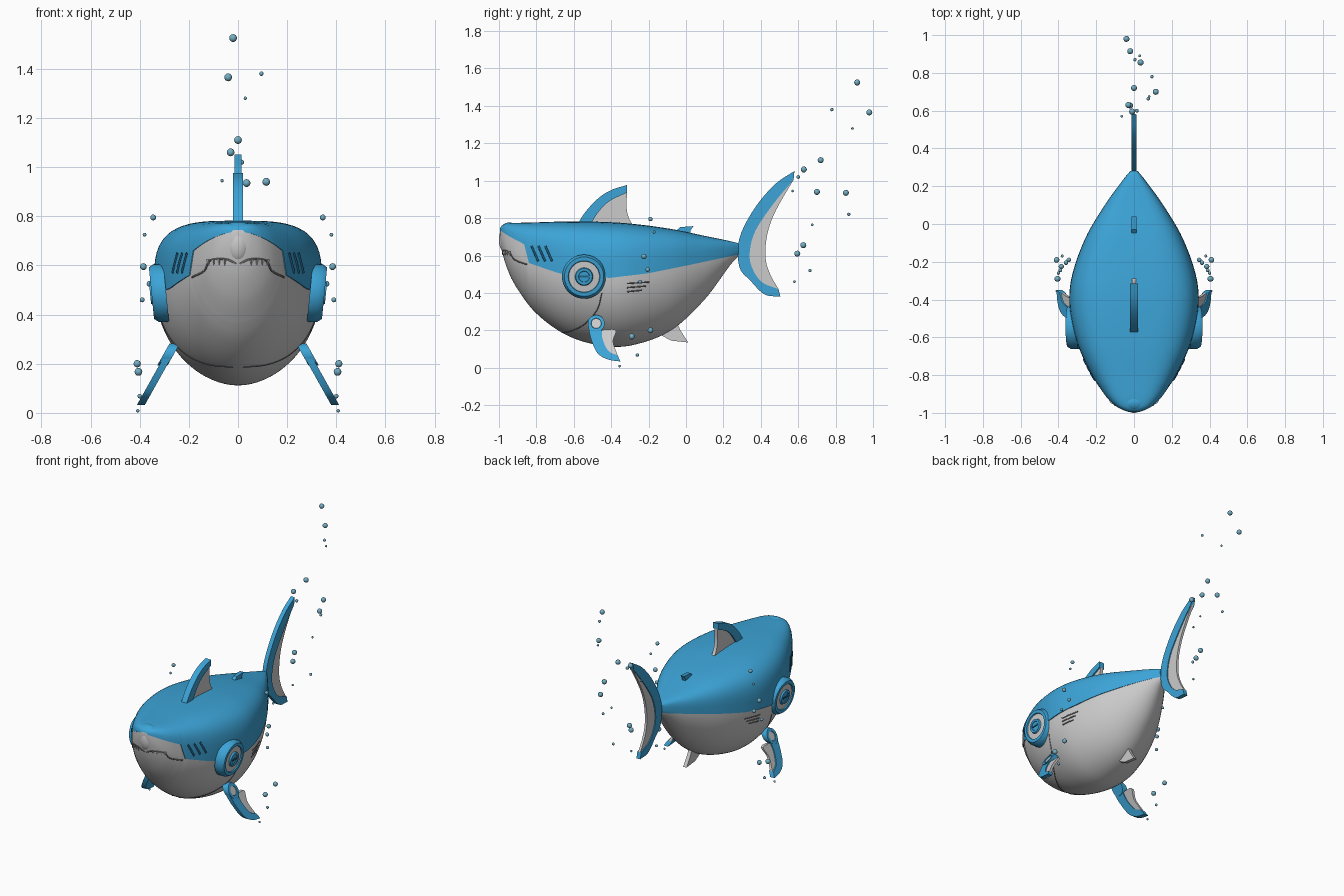
import bpy, bmesh, math

if "Cube" in bpy.data.objects:
    bpy.data.objects.remove(bpy.data.objects["Cube"])

def material(name, rgb):
    m = bpy.data.materials.new(name)
    m.diffuse_color = (*rgb, 1)
    m.use_nodes = True
    m.node_tree.nodes["Principled BSDF"].inputs["Base Color"].default_value = m.diffuse_color
    return m

BLUE = material("ocean blue", (0.045, 0.37, 0.68))
GREY = material("light grey", (0.60, 0.60, 0.60))
BUBBLE = material("bubble blue", (0.17, 0.42, 0.55))
DARK_BLUE = material("slit blue", (0.015, 0.12, 0.24))
DARK_GREY = material("seam grey", (0.16, 0.16, 0.16))

def finish(bm, name, mats, angle=35, mirror=False):
    bmesh.ops.recalc_face_normals(bm, faces=bm.faces)
    me = bpy.data.meshes.new(name)
    bm.to_mesh(me)
    bm.free()
    for m in mats:
        me.materials.append(m)
    ob = bpy.data.objects.new(name, me)
    bpy.context.collection.objects.link(ob)
    bpy.ops.object.select_all(action='DESELECT')
    ob.select_set(True)
    bpy.context.view_layer.objects.active = ob
    bpy.ops.object.shade_smooth_by_angle(angle=math.radians(angle))
    if mirror:
        ob.modifiers.new("mirror", 'MIRROR').use_mirror_merge = False
    return ob

def interp(ks, vs, t):
    """Smooth interpolation through (ks, vs)."""
    t = min(max(t, ks[0]), ks[-1])
    i = max(j for j in range(len(ks) - 1) if ks[j] <= t)
    h = ks[i + 1] - ks[i]
    def slope(j):
        a, b = max(j - 1, 0), min(j + 1, len(ks) - 1)
        return (vs[b] - vs[a]) / (ks[b] - ks[a])
    u = (t - ks[i]) / h
    return ((2*u**3 - 3*u*u + 1) * vs[i] + (u**3 - 2*u*u + u) * h * slope(i)
            + (3*u*u - 2*u**3) * vs[i + 1] + (u**3 - u*u) * h * slope(i + 1))

def smooth(pts, n=5):
    ks = list(range(len(pts)))
    return [tuple(interp(ks, [p[c] for p in pts], i / n) for c in range(len(pts[0])))
            for i in range((len(pts) - 1) * n + 1)]

# Body stations: y, top, bottom, half width, height of widest point
ST = [(-.995, .745, .69, .03, .715), (-.985, .76, .63, .06, .70), (-.97, .768, .57, .088, .68),
      (-.95, .772, .515, .115, .655), (-.92, .774, .45, .145, .63), (-.81, .777, .30, .217, .57),
      (-.64, .782, .175, .297, .53), (-.45, .78, .118, .34, .50), (-.29, .77, .12, .332, .50),
      (-.08, .742, .20, .26, .53), (.10, .705, .365, .155, .57), (.245, .675, .56, .05, .615),
      (.28, .665, .595, .02, .63)]
YS = [s[0] for s in ST]
# Height of the blue / grey border along y
BORDER = [(-.995, .735), (-.95, .705), (-.865, .66), (-.84, .56), (-.68, .505), (-.41, .48),
          (-.2, .505), (.02, .55), (.28, .605)]
NT, NB = 3.6, 1.9

def station(y):
    return [interp(YS, [s[c] for s in ST], y) for c in range(1, 5)]

def border(y):
    for (a, za), (b, zb) in zip(BORDER, BORDER[1:]):
        if y <= b:
            return za + (zb - za) * (y - a) / (b - a)
    return BORDER[-1][1]

def side_x(y, z):
    """Half width of the body surface at y, z."""
    top, bot, w, mid = station(y)
    d, n = ((z - mid) / (top - mid), NT) if z > mid else ((mid - z) / (mid - bot), NB)
    return w * max(0, 1 - min(d, 1)**n)**(1 / n)

def front_y(x, z):
    """Front surface y at x, z."""
    a, b = -.995, -.5
    for _ in range(30):
        m = (a + b) / 2
        a, b = (m, b) if side_x(m, z) < x else (a, m)
    return b

# Body: lofted rings, blue shell stepping slightly over the grey belly
def ring(y):
    top, bot, w, mid = station(y)
    d = border(y) - mid
    n, h = (NT, top - mid) if d > 0 else (NB, mid - bot)
    ts = math.copysign(math.asin(min(1, abs(d) / h)**(n / 2)), d)
    def pt(t, k):
        s, c = math.sin(t), max(0, math.cos(t))
        n, h = (NT, top - mid) if s > 0 else (NB, mid - bot)
        return (k * w * c**(2 / n), y, mid + h * math.copysign(abs(s)**(2 / n), s))
    q = math.pi / 2
    half = [pt(q + (ts - q) * i / UP, 1) for i in range(UP + 1)]
    half += [pt(ts + (-q - ts) * i / LOW, .982) for i in range(LOW + 1)]
    return half + [(-p[0], p[1], p[2]) for p in half[-2:0:-1]]

UP, LOW = 16, 18
rows = sorted({-.995, -.985, -.97, -.865, -.84, .28} | {round(-.96 + .024 * i, 3) for i in range(52)})
bm = bmesh.new()
rings = [[bm.verts.new(p) for p in ring(y)] for y in rows]
N = len(rings[0])
for a, b in zip(rings, rings[1:]):
    for j in range(N):
        f = bm.faces.new((a[j], a[(j + 1) % N], b[(j + 1) % N], b[j]))
        f.material_index = 0 if min(j, N - 1 - j) <= UP else 1
bm.faces.new(rings[0]).material_index = 1
bm.faces.new(rings[-1])
finish(bm, "body", [BLUE, GREY], 40)

def ellipsoid(name, centre, size, mat, mirror=False):
    bm = bmesh.new()
    bmesh.ops.create_uvsphere(bm, u_segments=24, v_segments=14, radius=1)
    for v in bm.verts:
        v.co = [centre[i] + v.co[i] * size[i] for i in range(3)]
    return finish(bm, name, [mat], 60, mirror)

# Nose
ellipsoid("nose_cap", (0, -.945, .735), (.075, .047, .042), BLUE)
ellipsoid("snout", (0, -.96, .685), (.05, .04, .075), GREY)

def plate(name, pts, half, mat, x=lambda z: 0, mirror=False):
    """Flat fin from a y, z outline."""
    bm = bmesh.new()
    sides = [[bm.verts.new((x(z) + s * half, y, z)) for y, z in pts] for s in (-1, 1)]
    for s in sides:
        bm.faces.new(s)
    for i in range(len(pts)):
        k = (i + 1) % len(pts)
        bm.faces.new((sides[0][i], sides[0][k], sides[1][k], sides[1][i]))
    return finish(bm, name, [mat], 35, mirror)

def fin(name, outer, inner, trailing, half, **kw):
    """Blue leading edge band with a thinner grey web behind it."""
    o, i = smooth(outer), smooth(inner)
    plate(name + "_edge", o + i[::-1], half, BLUE, **kw)
    plate(name + "_web", i + smooth(trailing)[::-1], half * .55, GREY, **kw)

# Dorsal fin, tail fin and small fins
fin("dorsal_fin", [(-.59, .75), (-.54, .83), (-.47, .905), (-.40, .95), (-.315, .977)],
    [(-.52, .75), (-.47, .83), (-.41, .89), (-.315, .937)],
    [(-.275, .75), (-.305, .80), (-.318, .86), (-.315, .937)], .02)
fin("tail_fin", [(.505, .38), (.42, .392), (.345, .465), (.285, .54), (.285, .69),
                 (.365, .85), (.475, .98), (.58, 1.052)],
    [(.495, .42), (.41, .455), (.36, .52), (.34, .605), (.37, .73), (.47, .88), (.575, 1.005)],
    [(.495, .42), (.45, .50), (.425, .59), (.435, .715), (.48, .84), (.575, 1.005)], .014)
plate("rear_dorsal_fin", [(-.08, .71), (-.03, .752), (.04, .757), (.025, .735), (.02, .70)], .013, BLUE)
plate("belly_fin", [(-.18, .20), (-.08, .145), (.012, .135), (-.03, .20), (-.06, .27), (-.12, .27)], .012, GREY)

# Pectoral fins, splayed outwards
splay = lambda z: .262 + (.27 - z) * .56
fin("pectoral_fin", [(-.525, .24), (-.51, .16), (-.475, .08), (-.42, .045), (-.35, .033)],
    [(-.45, .20), (-.445, .15), (-.415, .09), (-.365, .065)],
    [(-.435, .205), (-.375, .20), (-.39, .14), (-.365, .065)], .016, x=splay, mirror=True)

def lathe(name, yc, zc, x0, lean, profile, mats, mirror=True):
    """Disc facing +x; profile rows are radius, height, material of the band inside."""
    bm = bmesh.new()
    n = 40
    loops = []
    for r, h, _ in profile:
        loops.append([bm.verts.new((x0 + h + lean * r * math.sin(a), yc + r * math.cos(a), zc + r * math.sin(a)))
                      for a in (2 * math.pi * i / n for i in range(n))])
    for k in range(len(loops) - 1):
        for i in range(n):
            j = (i + 1) % n
            bm.faces.new((loops[k][i], loops[k][j], loops[k + 1][j], loops[k + 1][i])).material_index = profile[k][2]
    bm.faces.new(loops[-1]).material_index = profile[-1][2]
    bm.faces.new(loops[0])
    finish(bm, name, mats, 35, mirror)

# Eyes and fin pivots
lathe("eye", -.545, .487, .292, .1, [(.118, 0, 0), (.118, .04, 0), (.105, .06, 0), (.085, .06, 0), (.082, .053, 1),
                                    (.048, .055, 0), (.044, .066, 0), (.030, .066, 0), (.028, .062, 0)], [BLUE, GREY])
lathe("fin_pivot", -.48, .237, .262, -.56, [(.045, 0, 0), (.045, .042, 0), (.028, .042, 0), (.026, .037, 1)], [BLUE, GREY])
plate("eye_slot", [(-.57, .482), (-.52, .482), (-.52, .492), (-.57, .492)], .004, DARK_BLUE, x=lambda z: .354, mirror=True)

def line(name, paths, radius, mat):
    """Thin mirrored surface lines."""
    cu = bpy.data.curves.new(name, 'CURVE')
    cu.dimensions, cu.bevel_depth, cu.bevel_resolution, cu.use_fill_caps = '3D', radius, 1, True
    for path in paths:
        sp = cu.splines.new('POLY')
        sp.points.add(len(path) - 1)
        for p, co in zip(sp.points, path):
            p.co = (*co, 1)
    ob = bpy.data.objects.new(name, cu)
    bpy.context.collection.objects.link(ob)
    cu.materials.append(mat)
    bpy.ops.object.select_all(action='DESELECT')
    ob.select_set(True)
    bpy.context.view_layer.objects.active = ob
    bpy.ops.object.convert(target='MESH')
    ob.modifiers.new("mirror", 'MIRROR').use_mirror_merge = False

def on_side(y, z, k=1):
    return (side_x(y, z) * k, y, z)

# Cheek slits, flank slits, belly seam and mouth line
line("cheek_slits", [[on_side(-.825 + .037*i + .035*u/3, .65 - .08*u/3) for u in range(4)] for i in range(3)], .006, DARK_BLUE)
line("flank_slits", [[on_side(-.315 + (.12 - .02*i)*u/3, .45 - .022*i + .008*u/3, .982) for u in range(4)] for i in range(3)],
     .004, DARK_GREY)
line("belly_seam", [[on_side(y, z, .98) for y, z in smooth([(-.45, .40), (-.475, .31), (-.54, .235), (-.61, .198), (-.66, .187)])]],
     .003, DARK_GREY)
mouth = smooth([(.008, .607), (.05, .625), (.115, .62), (.14, .578), (.19, .552)], 4)
line("mouth", [[(x * .982, front_y(x, z), z) for x, z in mouth]], .004, DARK_GREY)

# Teeth
bm = bmesh.new()
for x in (.055, .078, .10, .12):
    c = bmesh.ops.create_cone(bm, segments=4, radius1=.001, radius2=.010, depth=.024, cap_ends=True)["verts"]
    bmesh.ops.translate(bm, verts=c, vec=(x, front_y(x, .61), .612))
finish(bm, "teeth", [GREY], 20, True)

# Bubbles: x, y, z, radius
def bubbles(name, spots, mirror):
    bm = bmesh.new()
    for x, y, z, r in spots:
        v = bmesh.ops.create_uvsphere(bm, u_segments=14, v_segments=8, radius=r)["verts"]
        bmesh.ops.translate(bm, verts=v, vec=(x, y, z))
    finish(bm, name, [BUBBLE], 60, mirror)

bubbles("tail_bubbles", [
    (-.02, .915, 1.525, .016), (-.04, .98, 1.365, .016), (.095, .78, 1.38, .009), (.03, .89, 1.28, .007),
    (0, .72, 1.11, .016), (-.03, .63, 1.06, .016), (.015, .6, 1.02, .01), (.115, .70, .94, .016),
    (.035, .855, .935, .016), (.005, .87, .82, .009), (.08, .675, .765, .007), (-.02, .627, .655, .016),
    (-.01, .595, .61, .016), (.075, .663, .52, .009), (0, .58, .46, .007), (-.065, .57, .945, .007)], False)
bubbles("side_bubbles", [
    (.345, -.19, .795, .012), (.38, -.17, .725, .008), (.385, -.225, .595, .014), (.36, -.205, .525, .012),
    (.39, -.245, .46, .01), (.405, -.29, .167, .016), (.41, -.19, .2, .015), (.40, -.26, .068, .009),
    (.408, -.355, .009, .007)], True)
